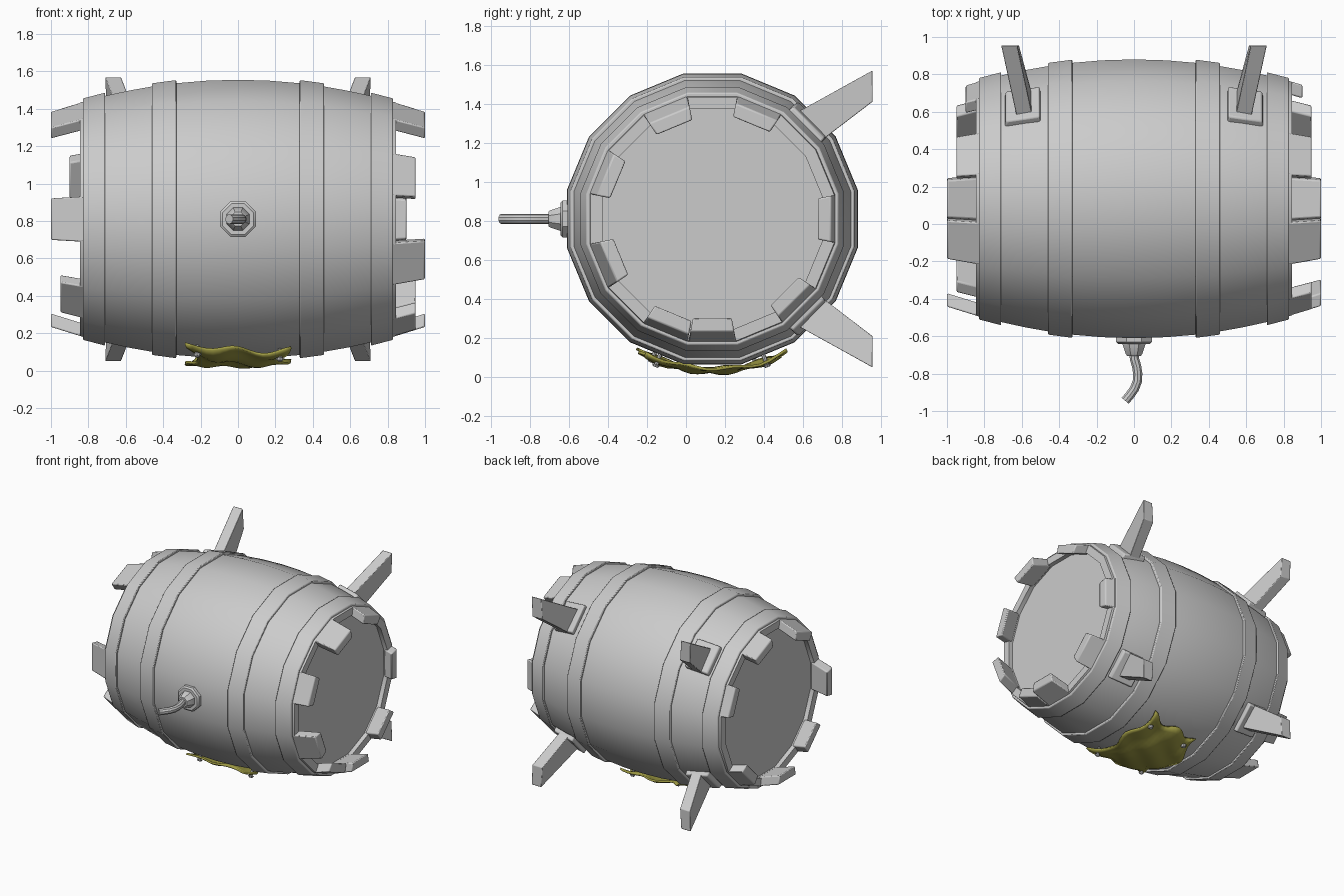
import bpy, bmesh
from math import cos, sin, pi, radians, sqrt
from mathutils import Vector, Matrix

if "Cube" in bpy.data.objects:
    bpy.data.objects.remove(bpy.data.objects["Cube"])

CY, CZ, N = 0.135, 0.81, 16          # barrel axis and number of staves


def bulge(x):
    return 0.745 - 0.17 * x * x      # flat-to-centre radius of the barrel


def ring_pt(x, apothem, ang):
    r = apothem / cos(pi / N)
    return (x, CY + r * cos(ang), CZ + r * sin(ang))


def finish(bm, name, bevel=0, mat=None):
    bmesh.ops.remove_doubles(bm, verts=bm.verts, dist=1e-5)
    bmesh.ops.recalc_face_normals(bm, faces=bm.faces)
    me = bpy.data.meshes.new(name)
    bm.to_mesh(me)
    bm.free()
    ob = bpy.data.objects.new(name, me)
    bpy.context.collection.objects.link(ob)
    if mat:
        me.materials.append(mat)
    if bevel:
        m = ob.modifiers.new("bevel", 'BEVEL')
        m.width, m.segments, m.limit_method = bevel, 2, 'ANGLE'
        m.angle_limit = radians(40)
    bpy.ops.object.select_all(action='DESELECT')
    bpy.context.view_layer.objects.active = ob
    ob.select_set(True)
    bpy.ops.object.shade_smooth_by_angle(angle=radians(30))
    return ob


def revolve(name, profile, closed=False, bevel=0):
    bm = bmesh.new()
    rings = [[bm.verts.new(ring_pt(x, r, 2 * pi * (k + 0.5) / N)) for k in range(N)]
             for x, r in profile]
    for i in range(len(rings) if closed else len(rings) - 1):
        a, b = rings[i], rings[(i + 1) % len(rings)]
        for k in range(N):
            j = (k + 1) % N
            bm.faces.new((a[k], a[j], b[j], b[k]))
    if not closed:
        bm.faces.new(rings[0])
        bm.faces.new(rings[-1])
    return finish(bm, name, bevel)


def hexa(bm, a, b):
    """Box between two matching quads."""
    va, vb = [bm.verts.new(p) for p in a], [bm.verts.new(p) for p in b]
    bm.faces.new(va)
    bm.faces.new(vb[::-1])
    for i in range(4):
        j = (i + 1) % 4
        bm.faces.new((va[i], vb[i], vb[j], va[j]))


def tube(bm, path, radii, sides):
    """Capped tube along a path lying in a horizontal plane."""
    pts = [Vector(p) for p in path]
    rings = []
    for i, p in enumerate(pts):
        d = (pts[min(i + 1, len(pts) - 1)] - pts[max(i - 1, 0)]).normalized()
        up = Vector((0, 0, 1))
        side = d.cross(up).normalized()
        rings.append([bm.verts.new(p + radii[i] * (side * cos(t) + up * sin(t)))
                      for t in [2 * pi * (k + 0.5) / sides for k in range(sides)]])
    for a, b in zip(rings, rings[1:]):
        for k in range(sides):
            j = (k + 1) % sides
            bm.faces.new((a[k], a[j], b[j], b[k]))
    bm.faces.new(rings[0])
    bm.faces.new(rings[-1])


# Barrel body with recessed heads
xs = [-0.845, -0.71, -0.58, -0.46, -0.33, -0.17, 0, 0.17, 0.33, 0.46, 0.58, 0.71, 0.845]
rim = bulge(0.845) - 0.06
revolve("barrel_body", [(-0.81, rim), (-0.845, rim)] + [(x, bulge(x)) for x in xs]
        + [(0.845, rim), (0.81, rim)])

# Hoops
for side, s in (("left", -1), ("right", 1)):
    for label, a, b in (("inner", 0.33, 0.46), ("outer", 0.71, 0.83)):
        revolve(f"{side}_{label}_hoop",
                [(s * a, bulge(a) - 0.02), (s * a, bulge(a) + 0.017),
                 (s * b, bulge(b) + 0.017), (s * b, bulge(b) - 0.02)], True, 0.006)

# Uneven stave ends: face number -> how far it sticks out
ends = {"left": (-1, {1: .9, 3: .95, 5: 1, 8: 1, 10: .95, 12: 1, 14: .95}),
        "right": (1, {0: .9, 3: .95, 5: 1, 7: .95, 9: 1, 11: .95, 12: 1, 14: .95})}
for side, (s, lengths) in ends.items():
    bm = bmesh.new()
    for k, length in lengths.items():
        a0, a1 = [2 * pi * (k + d) / N for d in (-0.49, 0.49)]
        quads = []
        for x in (0.82, length):
            o, i = bulge(x) + 0.001, bulge(x) - 0.07
            quads.append([ring_pt(s * x, o, a0), ring_pt(s * x, o, a1),
                          ring_pt(s * x, i, a1), ring_pt(s * x, i, a0)])
        hexa(bm, *quads)
    finish(bm, f"{side}_stave_ends", 0.008)

# Legs and their mounting pads, at 45 degrees on the back
for side, sx in (("left", -1), ("right", 1)):
    for level, sz in (("upper", 1), ("lower", -1)):
        def P(x, y, z):
            return (sx * x, y, CZ + sz * (z - CZ))
        bm = bmesh.new()
        hexa(bm, [P(.535, .54, 1.34), P(.62, .54, 1.34), P(.62, .66, 1.185), P(.535, .66, 1.185)],
             [P(.625, .955, 1.57), P(.71, .955, 1.57), P(.705, .955, 1.41), P(.615, .955, 1.41)])
        finish(bm, f"{side}_{level}_leg", 0.004)
        bm = bmesh.new()
        quads = []
        for h, g in ((-0.03, 0), (0.035, 0.006)):
            q = []
            for u, v in ((-1, -1), (1, -1), (1, 1), (-1, 1)):
                x = 0.595 + u * (0.097 - g)
                r, t = bulge(x) + h, v * (0.12 - g)
                q.append(P(x, CY + (r - t) * sqrt(.5), CZ + (r + t) * sqrt(.5)))
            quads.append(q)
        hexa(bm, *quads)
        finish(bm, f"{side}_{level}_leg_pad", 0.01)

# Tap: flange, collar and bent spout
bm = bmesh.new()
tube(bm, [(0, -.59, CZ), (0, -.632, CZ), (0, -.642, CZ)], [.103, .103, .09], 8)
finish(bm, "tap_flange")
bm = bmesh.new()
tube(bm, [(0, -.63, CZ), (0, -.645, CZ), (0, -.695, CZ), (0, -.705, CZ)],
     [.068, .066, .048, .04], 8)
finish(bm, "tap_collar")
bm = bmesh.new()
tube(bm, [(0, -.68, CZ), (.002, -.72, CZ), (.014, -.76, CZ), (.02, -.80, CZ),
          (.018, -.84, CZ), (.003, -.88, CZ), (-.022, -.915, CZ), (-.047, -.945, CZ)],
     [.026] * 8, 10)
finish(bm, "tap_spout")

# Rumpled cloth patch under the belly
olive = bpy.data.materials.new("olive_cloth")
olive.diffuse_color = (0.36, 0.34, 0.06, 1)
olive.use_nodes = True
olive.node_tree.nodes["Principled BSDF"].inputs["Base Color"].default_value = olive.diffuse_color


def patch_pt(u, v):
    x = u * (0.25 + 0.035 * sin(5 * v + 0.5) * abs(u))
    d = v * (0.335 + 0.03 * cos(6 * u + 0.8)) - 0.01 + 0.03 * u
    wave = 0.009 * sin(6 * u + 3 * v) + 0.007 * sin(9 * v - 4 * u)
    r = bulge(x) + 0.036 + wave
    return Vector((x, CY + d, CZ - sqrt(r * r - d * d)))


bm = bmesh.new()
G = 16
grid = [[bm.verts.new(patch_pt(2 * i / G - 1, 2 * j / G - 1)) for j in range(G + 1)]
        for i in range(G + 1)]
for i in range(G):
    for j in range(G):
        bm.faces.new((grid[i][j], grid[i + 1][j], grid[i + 1][j + 1], grid[i][j + 1]))
patch = finish(bm, "cloth_patch", mat=olive)
sol = patch.modifiers.new("thickness", 'SOLIDIFY')
sol.thickness, sol.offset = 0.014, 0

# Nails holding the patch
bm = bmesh.new()
for u, v in ((-.82, -.85), (.85, -.82), (-.8, .8), (.82, .72)):
    p = patch_pt(u, v)
    out = (p - Vector((p.x, CY, CZ))).normalized()
    rot = out.to_track_quat('Z', 'Y').to_matrix().to_4x4()
    for h, r1, r2, depth in ((-.01, .011, .011, .06), (.022, .022, .013, .014)):
        bmesh.ops.create_cone(bm, cap_ends=True, segments=8, radius1=r1, radius2=r2, depth=depth,
                              matrix=Matrix.Translation(p + out * h) @ rot)
finish(bm, "patch_nails")
